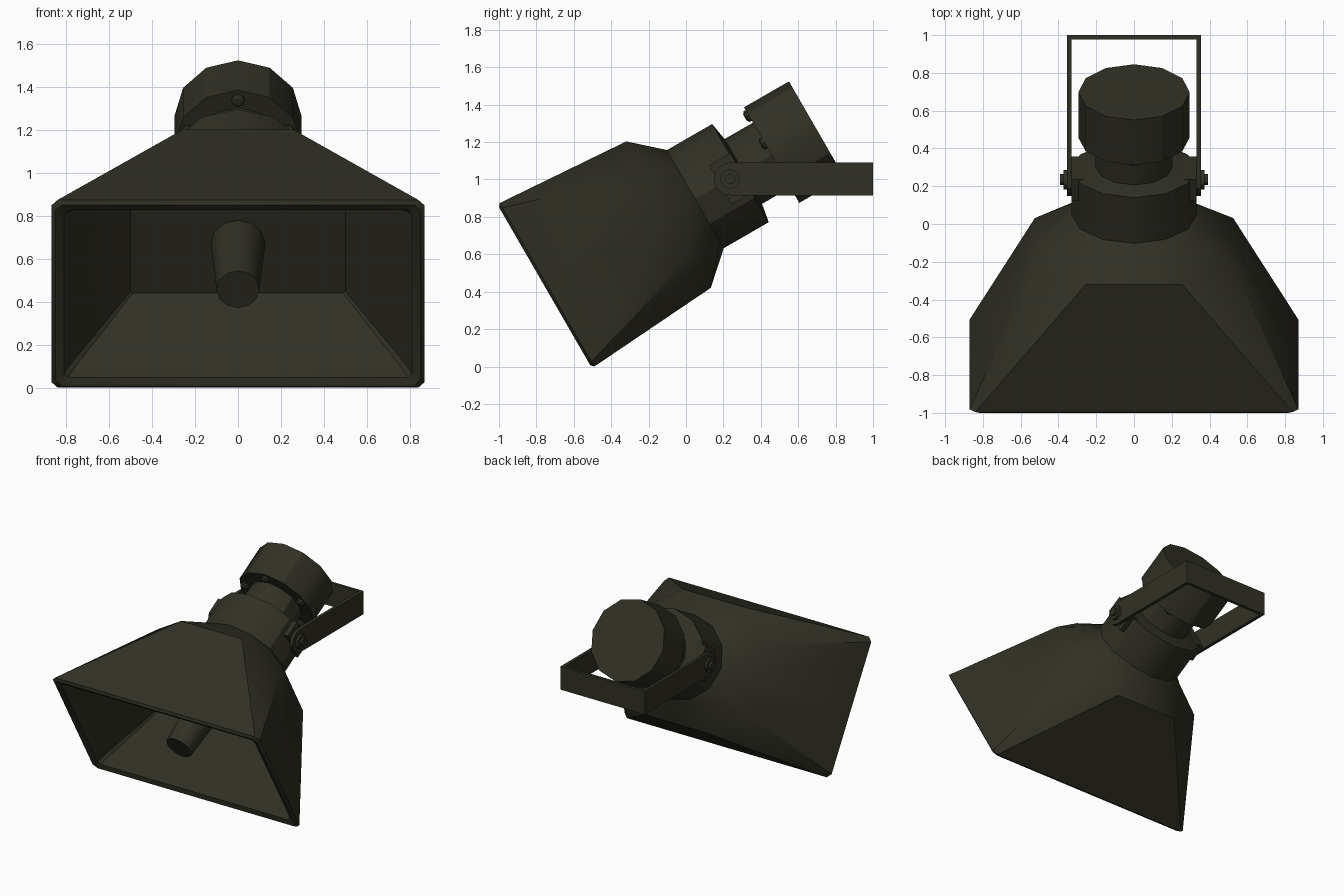
import bpy, bmesh, math

if "Cube" in bpy.data.objects:
    bpy.data.objects.remove(bpy.data.objects["Cube"])

mat = bpy.data.materials.new("dark_olive_paint")
mat.diffuse_color = (0.031, 0.030, 0.019, 1)
mat.use_nodes = True
mat.node_tree.nodes["Principled BSDF"].inputs["Base Color"].default_value = mat.diffuse_color

C, S = math.cos(math.radians(30)), 0.5


def tilt(x, h, s):
    """Horn space (x, height off axis, distance along axis) to world."""
    t = 0.75 + h
    return (x, C * s - S * t, S * s + C * t)


def finish(name, bm, angle=30):
    bmesh.ops.remove_doubles(bm, verts=bm.verts, dist=1e-5)
    bmesh.ops.recalc_face_normals(bm, faces=bm.faces)
    me = bpy.data.meshes.new(name)
    bm.to_mesh(me)
    bm.free()
    me.materials.append(mat)
    ob = bpy.data.objects.new(name, me)
    bpy.context.collection.objects.link(ob)
    bpy.ops.object.select_all(action='DESELECT')
    ob.select_set(True)
    bpy.context.view_layer.objects.active = ob
    bpy.ops.object.shade_smooth_by_angle(angle=math.radians(angle))
    return ob


def loft(name, rings, place=tilt, angle=30):
    """rings: list of (outline of (x, h) points, s); both ends are capped."""
    bm = bmesh.new()
    rows = [[bm.verts.new(place(x, h, s)) for x, h in pts] for pts, s in rings]
    n = len(rows[0])
    for a, b in zip(rows, rows[1:]):
        for i in range(n):
            j = (i + 1) % n
            bm.faces.new((a[i], a[j], b[j], b[i]))
    bm.faces.new(rows[0])
    bm.faces.new(rows[-1])
    return finish(name, bm, angle)


def quarter(p):
    """Mirror four points (top centre to side centre) into a 12 point outline."""
    right = p + [(x, -h) for x, h in p[2::-1]]
    return right + [(-x, h) for x, h in right[-2:0:-1]]


def rect(a, b, c):
    return quarter([(0, b), (a - c, b), (a, b - c), (a, 0)])


def ell(a, b, n=12, cx=0, ch=0):
    return [(cx + a * math.sin(2 * math.pi * i / n),
             ch + b * math.cos(2 * math.pi * i / n)) for i in range(n)]


# Horn: round throat, octagonal shoulder, rectangular mouth, hollow inside
shoulder = quarter([(0, .452), (.255, .452), (.525, .25), (.525, 0)])
loft("horn", [
    (ell(.33, .304), .49), (shoulder, .325),
    (rect(.87, .505, .03), -.425), (rect(.85, .487, .03), -.44),
    (rect(.81, .45, .02), -.425), (rect(.79, .437, .02), -.38),
    (rect(.5, .265, .01), .04)])

# Centre plug inside the mouth
loft("centre_plug", [(ell(.128, .128), .06), (ell(.1, .1), -.385)])

# Collar and neck behind the horn
loft("collar_and_neck", [
    (ell(.33, .303), .48), (ell(.33, .303), .769),
    (ell(.205, .2), .787), (ell(.2, .2), .98)])

# Driver housing at the back
loft("driver_housing", [(ell(.295, .295), .962), (ell(.295, .295), 1.239)])

# Screws on the front of the housing
for i in range(5):
    a = 2 * math.pi * i / 5
    x, h = .245 * math.sin(a), .245 * math.cos(a)
    loft(f"housing_screw_{i + 1}", [
        (ell(.033, .033, 8, x, h), .97), (ell(.033, .033, 8, x, h), .948),
        (ell(.018, .018, 8, x, h), .938)])


# U bracket: flat back bar and two arms with rounded ends
PY, PZ, HH = .235, 1.003, .0875


def arm_outline():
    pts = [(.999, PZ - HH), (.999, PZ + HH)]
    for i in range(7):
        a = math.pi / 2 + math.pi * i / 6
        pts.append((PY + HH * math.cos(a), PZ + HH * math.sin(a)))
    return pts


def sideways(y, z, x):
    return (x, y, z)


for side, sg in (("left", -1), ("right", 1)):
    loft(f"bracket_arm_{side}",
         [(arm_outline(), sg * .331), (arm_outline(), sg * .356)], sideways)
    # Lug on the collar, under the arm
    lug = [(sg * .2, -.12), (sg * .332, -.12), (sg * .332, .12), (sg * .2, .12)]
    loft(f"collar_lug_{side}", [(lug, .645), (lug, .775)])
    # Pivot washer and bolt head
    loft(f"pivot_bolt_{side}", [
        (ell(.052, .052, 12, PY, PZ), sg * .32), (ell(.052, .052, 12, PY, PZ), sg * .374),
        (ell(.029, .029, 12, PY, PZ), sg * .3745), (ell(.029, .029, 12, PY, PZ), sg * .393)],
        sideways)

bar = [(.977, PZ - HH), (1.0, PZ - HH), (1.0, PZ + HH), (.977, PZ + HH)]
loft("bracket_back_bar", [(bar, -.356), (bar, .356)], sideways)
